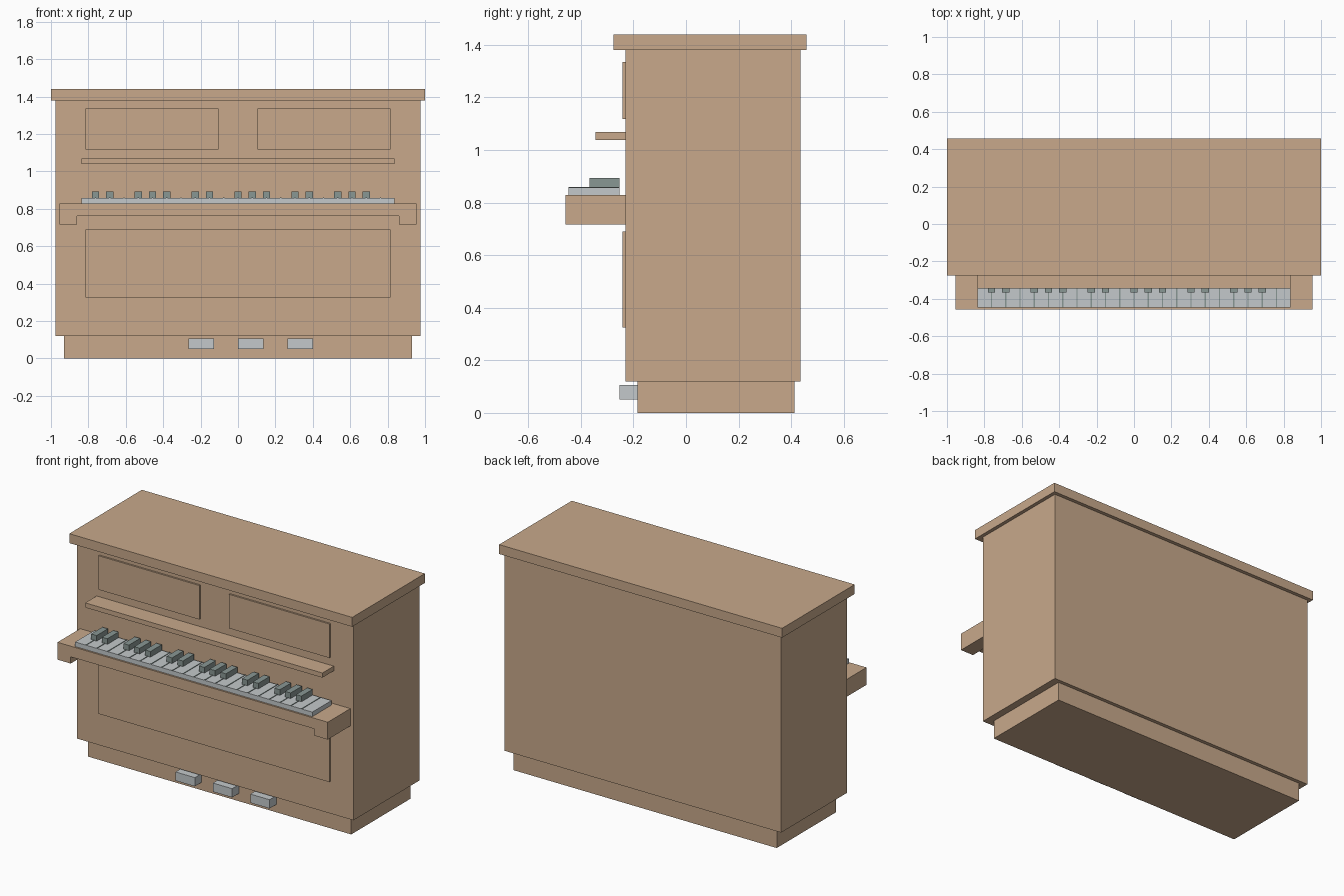
import bpy
import bmesh

if "Cube" in bpy.data.objects:
    bpy.data.objects.remove(bpy.data.objects["Cube"])


def material(name, rgb):
    m = bpy.data.materials.new(name)
    m.diffuse_color = (*rgb, 1)
    m.use_nodes = True
    m.node_tree.nodes["Principled BSDF"].inputs["Base Color"].default_value = m.diffuse_color
    return m


WOOD = material("tan_wood", (0.578, 0.397, 0.258))
PALE = material("pale_grey", (0.552, 0.584, 0.597))
DARK = material("dark_grey", (0.25, 0.31, 0.295))


def finish(name, bm, mat):
    bmesh.ops.recalc_face_normals(bm, faces=bm.faces)
    me = bpy.data.meshes.new(name)
    bm.to_mesh(me)
    bm.free()
    me.materials.append(mat)
    ob = bpy.data.objects.new(name, me)
    bpy.context.collection.objects.link(ob)
    return ob


def box(name, x, y, z, mat):
    """Box from (min, max) ranges on each axis."""
    bm = bmesh.new()
    bmesh.ops.create_cube(bm, size=1)
    for v in bm.verts:
        v.co = [r[0] if c < 0 else r[1] for c, r in zip(v.co, (x, y, z))]
    return finish(name, bm, mat)


def extrude_y(name, profile, y0, y1, mat):
    """Extrude an x-z outline along y."""
    bm = bmesh.new()
    face = bm.faces.new([bm.verts.new((x, y0, z)) for x, z in profile])
    ext = bmesh.ops.extrude_face_region(bm, geom=[face])["geom"]
    for v in ext:
        if isinstance(v, bmesh.types.BMVert):
            v.co.y = y1
    return finish(name, bm, mat)


# Case
box("plinth", (-0.93, 0.93), (-0.185, 0.412), (0, 0.12), WOOD)
box("case", (-0.977, 0.977), (-0.23, 0.435), (0.12, 1.38), WOOD)
box("lid", (-1, 1), (-0.275, 0.458), (1.38, 1.44), WOOD)

# Raised front panels
box("lower_panel", (-0.816, 0.816), (-0.241, -0.23), (0.325, 0.69), WOOD)
box("upper_panel_left", (-0.816, -0.105), (-0.241, -0.23), (1.118, 1.335), WOOD)
box("upper_panel_right", (0.105, 0.816), (-0.241, -0.23), (1.118, 1.335), WOOD)
box("music_shelf", (-0.838, 0.838), (-0.345, -0.23), (1.038, 1.068), WOOD)

# Keybed with deeper cheeks at both ends
half = [(0.955, 0.828), (0.955, 0.717), (0.862, 0.717), (0.862, 0.76)]
extrude_y("keybed", half + [(-x, z) for x, z in reversed(half)], -0.458, -0.23, WOOD)

# Keyboard: white slab, thin dividers, raised dark keys in groups of 2 and 3
KEYS, W = 22, 0.838
STEP = 2 * W / KEYS
box("white_keys", (-W, W), (-0.447, -0.253), (0.828, 0.857), PALE)
for k in range(1, KEYS):
    x = -W + k * STEP
    box(f"key_divider_{k}", (x - 0.003, x + 0.003), (-0.447, -0.253), (0.855, 0.860), DARK)
    if k % 7 in (1, 2, 4, 5, 6):
        box(f"black_key_{k}", (x - 0.0195, x + 0.0195), (-0.367, -0.253), (0.857, 0.893), DARK)

# Pedals
for i in range(3):
    x = -0.196 + i * 0.264
    box(f"pedal_{i + 1}", (x - 0.068, x + 0.068), (-0.253, -0.185), (0.05, 0.106), PALE)
